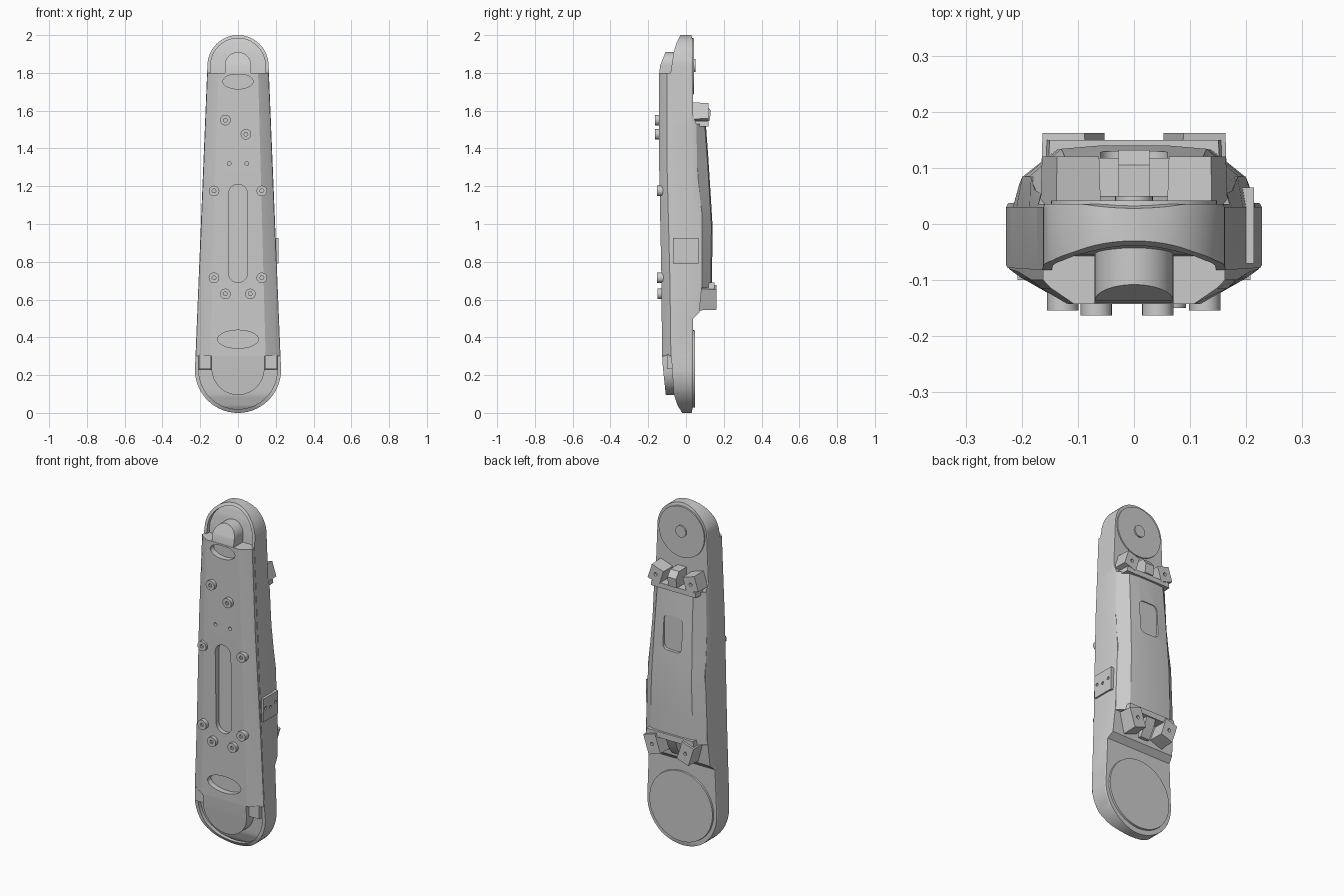
import bpy, bmesh, math
from math import sin, cos, pi, radians

if "Cube" in bpy.data.objects:
    bpy.data.objects.remove(bpy.data.objects["Cube"])

# ---------- helpers ----------
def interp(tab, z):
    if z <= tab[0][0]:
        return tab[0][1]
    for (a, u), (b, v) in zip(tab, tab[1:]):
        if z <= b:
            return u + (v - u) * (z - a) / (b - a)
    return tab[-1][1]

def loft(name, rings):
    """Skin a list of equal-length closed rings of 3D points and cap the ends."""
    bm = bmesh.new()
    vr = [[bm.verts.new(p) for p in r] for r in rings]
    n = len(vr[0])
    for a, b in zip(vr, vr[1:]):
        for i in range(n):
            j = (i + 1) % n
            bm.faces.new((a[i], a[j], b[j], b[i]))
    bm.faces.new(vr[0])
    bm.faces.new(vr[-1])
    bmesh.ops.recalc_face_normals(bm, faces=bm.faces)
    me = bpy.data.meshes.new(name)
    bm.to_mesh(me)
    bm.free()
    ob = bpy.data.objects.new(name, me)
    bpy.context.collection.objects.link(ob)
    return ob

def section_loft(name, zs, half):
    """half(z) lists the right-hand (x, y) section points; mirrored to the left."""
    rings = []
    for z in zs:
        h = half(z)
        rings.append([(x, y, z) for x, y in h] + [(-x, y, z) for x, y in reversed(h)])
    return loft(name, rings)

def prism(name, pts, y0, y1, inset=1.0):
    cx = sum(p[0] for p in pts) / len(pts)
    cz = sum(p[1] for p in pts) / len(pts)
    top = [(cx + (x - cx) * inset, y1, cz + (z - cz) * inset) for x, z in pts]
    return loft(name, [[(x, y0, z) for x, z in pts], top])

def oval(x, z, rx, rz=None, n=32):
    rz = rz or rx
    return [(x + rx * cos(2 * pi * i / n), z + rz * sin(2 * pi * i / n)) for i in range(n)]

def rounded(x, z, hx, hz, r, n=6):
    pts = []
    for k, (sx, sz) in enumerate(((1, 1), (-1, 1), (-1, -1), (1, -1))):
        for i in range(n + 1):
            a = pi / 2 * (k + i / n)
            pts.append((x + sx * (hx - r) + r * cos(a), z + sz * (hz - r) + r * sin(a)))
    return pts

def turned(x, z, hx, hz, deg):
    c, s = cos(radians(deg)), sin(radians(deg))
    return [(x + u * c - v * s, z + u * s + v * c)
            for u, v in ((-hx, -hz), (hx, -hz), (hx, hz), (-hx, hz))]

def cut(ob, cutter):
    m = ob.modifiers.new("cut", 'BOOLEAN')
    m.operation, m.object, m.solver = 'DIFFERENCE', cutter, 'EXACT'
    bpy.context.view_layer.objects.active = ob
    bpy.ops.object.modifier_apply(modifier=m.name)
    bpy.data.objects.remove(cutter)

# ---------- profiles along z ----------
ZB, RB, ZT, RT = 0.228, 0.228, 1.838, 0.162
FRONT = [(0, -.02), (.04, -.045), (.1, -.065), (.3, -.078), (1.8, -.082), (1.91, -.065), (1.96, -.05), (2, -.03)]
BACK = [(0, .03), (.03, .036), (.5, .038), (.53, .07), (.68, .085), (1.05, .085), (1.25, .06), (1.53, .055), (1.58, .036), (1.97, .036), (2, .028)]
EDGE = [(.3, -.08), (.7, -.085), (1.3, -.1), (1.8, -.1)]
FACE = [(.3, -.127), (.7, -.13), (1.3, -.142), (1.8, -.143)]
COVER = [(.66, .138), (1.0, .14), (1.3, .122), (1.53, .105)]

def width(z, rb=RB, rt=RT):
    if z < ZB:
        return max(.01, math.sqrt(max(0, rb**2 - (ZB - z)**2)))
    if z > ZT:
        return max(.01, math.sqrt(max(0, rt**2 - (z - ZT)**2)))
    return rb + (rt - rb) * (z - ZB) / (ZT - ZB)

def low_arc(r, n=14):
    return [ZB - r * cos(pi / 2 * i / n) for i in range(n + 1)]

def high_arc(r, n=14):
    return [ZT + r * sin(pi / 2 * i / n) for i in range(n + 1)]

# ---------- main body with rounded ends ----------
def body_section(z):
    w, b = width(z), interp(BACK, z)
    return [(w, interp(FRONT, z)), (w, .03 if b > .03 else b - .003), (w * (.95 if b > .05 else .985), b)]
body = section_loft("body", low_arc(RB) + [.3, .5, .53, .68, 1.05, 1.25, 1.53, 1.58, 1.8] + high_arc(RT), body_section)
# recessed pockets leave a thin rim at each end
for zs, rb, rt in ((low_arc(.208) + [.35], .208, .145), ([1.75] + high_arc(.145), .208, .145)):
    cut(body, section_loft("pocket", zs, lambda z: [(width(z, rb, rt), -.3), (width(z, rb, rt), interp(FRONT, z) + .022)]))

# ---------- chamfered front cover ----------
front = section_loft("front_cover", [.3, .7, 1.0, 1.3, 1.8], lambda z: [
    (width(z) * .99, -.03), (width(z) * .99, interp(EDGE, z)),
    (width(z) * .9, interp(EDGE, z) - .015), (width(z) * .65, interp(FACE, z))])
cut(front, prism("slot", rounded(0, .95, .05, .26, .0499), -.3, -.105))
cut(front, prism("oval_top", oval(0, 1.755, .08, .04), -.3, -.11))
cut(front, prism("oval_low", oval(0, .39, .108, .048), -.3, -.095))
for x in (-.047, .047):
    cut(front, prism("pin_hole", oval(x, 1.32, .01, n=12), -.3, -.12))

# ---------- raised bosses at both ends ----------
def boss(name, zs, wid, table):
    section_loft(name, zs, lambda z: [(wid(z), 0), (wid(z), interp(table, z))])
n = 12
boss("upper_boss", [1.79] + [1.84 + .07 * sin(pi / 2 * i / n) for i in range(n + 1)],
     lambda z: .07 if z < 1.84 else max(.005, math.sqrt(max(0, .07**2 - (z - 1.84)**2))),
     [(1.8, -.142), (1.84, -.137), (1.91, -.108)])
boss("lower_boss", [.235 - .14 * cos(pi / 2 * i / n) for i in range(n + 1)] + [.31],
     lambda z: .14 if z > .235 else max(.005, math.sqrt(max(0, .14**2 - (z - .235)**2))),
     [(.095, -.107), (.235, -.122), (.3, -.127)])
for s in (-1, 1):
    prism("lower_tab", turned(s * .175, .27, .034, .04, 0), -.03, -.1, .95)

# ---------- front screws ----------
SCREWS = [(-.067, 1.55, -.163), (.042, 1.475, -.163), (-.127, 1.175, -.154), (.126, 1.175, -.154),
          (-.127, .715, -.154), (.126, .715, -.154), (-.067, .63, -.15), (.065, .63, -.15)]
for x, z, y in SCREWS:
    ob = prism("screw", oval(x, z, .028, n=20), -.09, y)
    cut(ob, prism("socket", oval(x, z, .011, n=6), -.3, y + .012))

# ---------- side plate with three holes ----------
plate = loft("side_plate", [[(x, y, z) for y, z in ((-.07, .79), (.065, .79), (.065, .925), (-.07, .925))] for x in (.18, .214)])
for y, z in ((-.05, .865), (-.005, .855), (.042, .865)):
    cut(plate, loft("plate_hole", [[(x, y + u, z + v) for u, v in oval(0, 0, .009, n=12)] for x in (.207, .3)]))

# ---------- back cover with window recess ----------
back = section_loft("back_cover", [.66, .8, 1.0, 1.15, 1.3, 1.53], lambda z: [
    (width(z) * .93, .02), (width(z) * .95, interp(BACK, z)),
    (width(z) * .66, interp(COVER, z) - .006), (width(z) * .3, interp(COVER, z))])
cut(back, prism("window", rounded(0, 1.27, .06, .1, .03), .3, .112))

# ---------- round covers on the back ----------
prism("lower_disc", oval(0, ZB + .005, .207, n=64), .02, .047, .985)
prism("upper_disc", oval(0, 1.835, .15, n=48), .02, .042, .985)
prism("upper_hub", oval(0, 1.84, .034, n=24), .03, .05)

# ---------- clamp blocks above and below the back cover ----------
prism("upper_ledge", [(-.15, 1.515), (.15, 1.515), (.145, 1.545), (-.145, 1.545)], .02, .118, .97)
prism("lower_ledge", [(-.16, .655), (.16, .655), (.155, .69), (-.155, .69)], .05, .15, .97)
for s in (-1, 1):
    for name, x, z, y0, y1 in (("upper_clamp", .113, 1.587, .02, .12), ("lower_clamp", .108, .612, .05, .162)):
        tilt = s * (18 if name[0] == "u" else -18)
        ob = prism(name, turned(s * x, z, .042, .046 if name[0] == "u" else .06, tilt), y0, y1, .94)
        cut(ob, prism("clamp_hole", oval(s * x, z, .01, n=12), .3, y1 - .015))
loft("upper_latch", [[(x, .02, 1.545), (x, .125, 1.545), (x, .132, 1.6), (x, .105, 1.635), (x, .02, 1.635)] for x in (-.028, .028)])
loft("lower_latch", [[(x, .03, .66), (x, .145, .66), (x, .12, .6), (x, .09, .555), (x, .03, .555)] for x in (-.03, .03)])

# ---------- shading ----------
for ob in bpy.context.scene.objects:
    ob.select_set(True)
    bpy.context.view_layer.objects.active = ob
bpy.ops.object.shade_smooth_by_angle(angle=radians(20))
